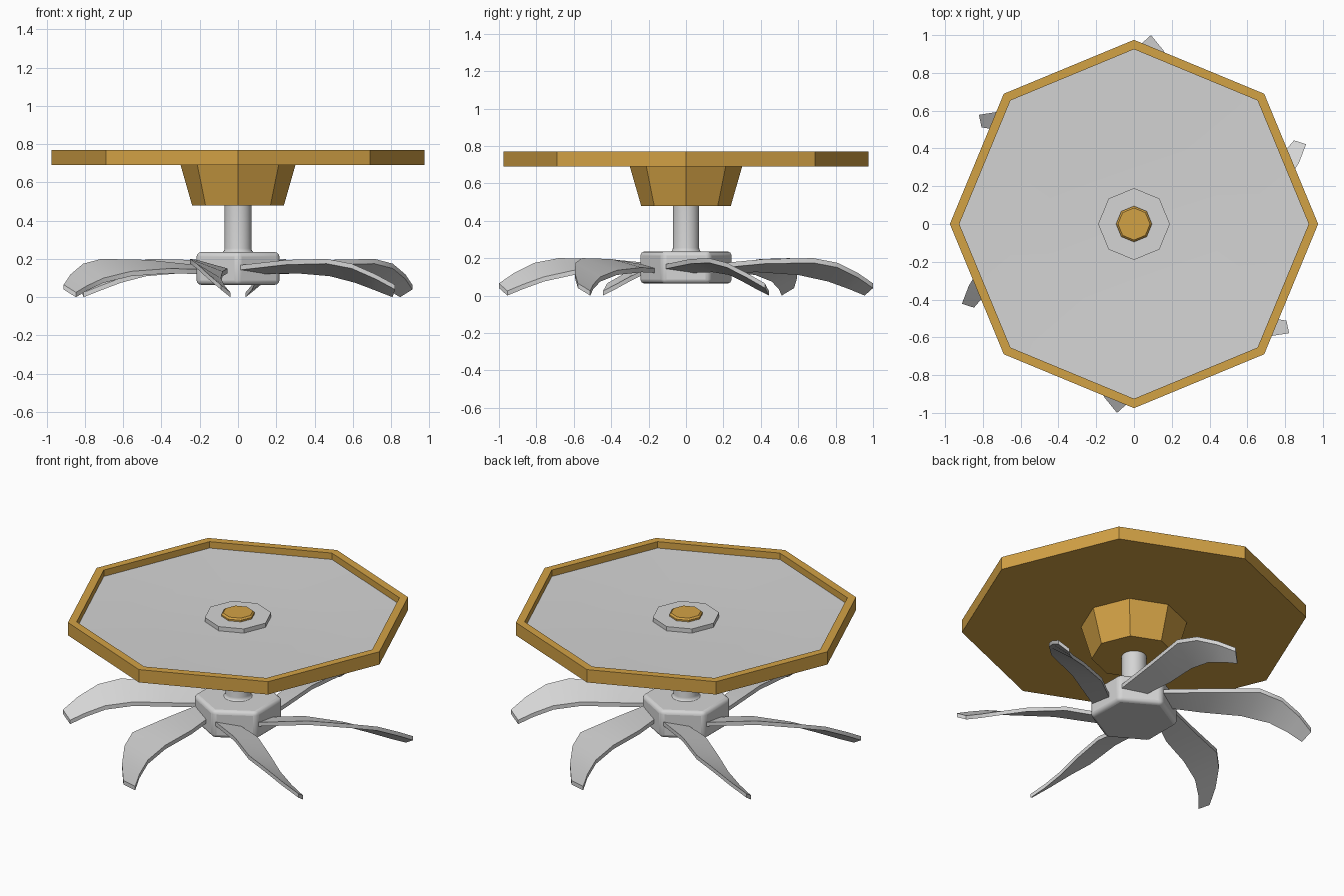
import bpy, bmesh, math
from mathutils import Matrix, Vector

if "Cube" in bpy.data.objects:
    bpy.data.objects.remove(bpy.data.objects["Cube"], do_unlink=True)


def material(name, rgb):
    mat = bpy.data.materials.new(name)
    mat.use_nodes = True
    mat.diffuse_color = (*rgb, 1)
    mat.node_tree.nodes["Principled BSDF"].inputs["Base Color"].default_value = (*rgb, 1)
    return mat


gold = material("warm gold", (0.65, 0.36, 0.06))
grey = material("light grey", (0.66, 0.66, 0.66))


def finish(name, bm, mat, smooth=None):
    bmesh.ops.remove_doubles(bm, verts=bm.verts, dist=0.0001)
    bmesh.ops.recalc_face_normals(bm, faces=bm.faces)
    mesh = bpy.data.meshes.new(name)
    bm.to_mesh(mesh)
    bm.free()
    mesh.materials.append(mat)
    obj = bpy.data.objects.new(name, mesh)
    bpy.context.collection.objects.link(obj)
    if smooth:
        bpy.ops.object.select_all(action="DESELECT")
        obj.select_set(True)
        bpy.context.view_layer.objects.active = obj
        bpy.ops.object.shade_smooth_by_angle(angle=math.radians(smooth))
    return obj


def lathe(name, profile, sides, mat, turn=0.0, smooth=None):
    """Spin a (radius, height) profile into a prism with the given sides."""
    bm = bmesh.new()
    rings = []
    for r, z in profile:
        if r == 0:
            rings.append([bm.verts.new((0, 0, z))] * sides)
            continue
        angles = [turn + math.tau * i / sides for i in range(sides)]
        rings.append([bm.verts.new((r * math.cos(a), r * math.sin(a), z)) for a in angles])
    for low, high in zip(rings, rings[1:]):
        for i in range(sides):
            j = (i + 1) % sides
            corners = [low[i], low[j], high[j], high[i]]
            bm.faces.new(list(dict.fromkeys(corners)))
    return finish(name, bm, mat, smooth)


# Octagonal table top: gold tray with raised rim, shallow grey dish inside
lathe("tray", [(0, 0.69), (0.975, 0.69), (0.975, 0.77), (0.925, 0.77), (0.925, 0.73)], 8, gold)
dish = lathe("dish", [(0.925, 0.73), (0.5, 0.718), (0, 0.708)], 8, grey, smooth=30)
if dish.data.polygons[0].normal.z < 0:
    dish.data.flip_normals()

# Centre plate and cap
lathe("centre_plate", [(0, 0.70), (0.19, 0.70), (0.19, 0.738), (0, 0.738)], 8, grey)
lathe("centre_cap", [(0, 0.73), (0.095, 0.73), (0.095, 0.748), (0.085, 0.757), (0, 0.757)], 8, gold)

# Tapered block under the table top
lathe("support_block", [(0, 0.48), (0.24, 0.48), (0.30, 0.69), (0, 0.69)], 8, gold)

# Round stem with a flared foot
flare = [(0.07 + 0.025 * (1 - math.sin(t)), 0.23 + 0.025 * (1 - math.cos(t)))
         for t in (math.pi / 2 * k / 4 for k in range(5))]
lathe("stem", flare + [(0.07, 0.49)], 32, grey, smooth=40)

# Hexagonal hub with rounded edges
hub = lathe("hub", [(0, 0.065), (0.25, 0.065), (0.25, 0.235), (0, 0.235)], 6, grey,
            turn=math.pi / 6)
bevel = hub.modifiers.new("rounded_edges", "BEVEL")
bevel.width = 0.022
bevel.segments = 3
bpy.ops.object.select_all(action="DESELECT")
hub.select_set(True)
bpy.context.view_layer.objects.active = hub
bpy.ops.object.shade_smooth_by_angle(angle=math.radians(35))

# Curved, tilted blade: high outer edge and low inner edge from hub to tip
outer = [(-0.20, -0.10, 0.165), (-0.215, -0.42, 0.195), (-0.25, -0.68, 0.20),
         (-0.215, -0.81, 0.175), (-0.155, -0.92, 0.12), (-0.09, -1.0, 0.065)]
inner = [(-0.08, -0.16, 0.145), (-0.055, -0.38, 0.15), (-0.08, -0.60, 0.135),
         (-0.09, -0.76, 0.10), (-0.07, -0.87, 0.06), (-0.04, -0.955, 0.025)]
drop = Vector((0, 0, -0.025))


def blade(index):
    bm = bmesh.new()
    spin = Matrix.Rotation(math.tau * index / 6, 3, "Z")
    sections = []
    for a, b in zip(outer, inner):
        a, b = spin @ Vector(a), spin @ Vector(b)
        sections.append([bm.verts.new(p) for p in (a, b, b + drop, a + drop)])
    for s, t in zip(sections, sections[1:]):
        for i in range(4):
            j = (i + 1) % 4
            bm.faces.new((s[i], s[j], t[j], t[i]))
    bm.faces.new(sections[0])
    bm.faces.new(sections[-1])
    finish(f"leg_blade_{index + 1}", bm, grey, smooth=30)


for k in range(6):
    blade(k)
